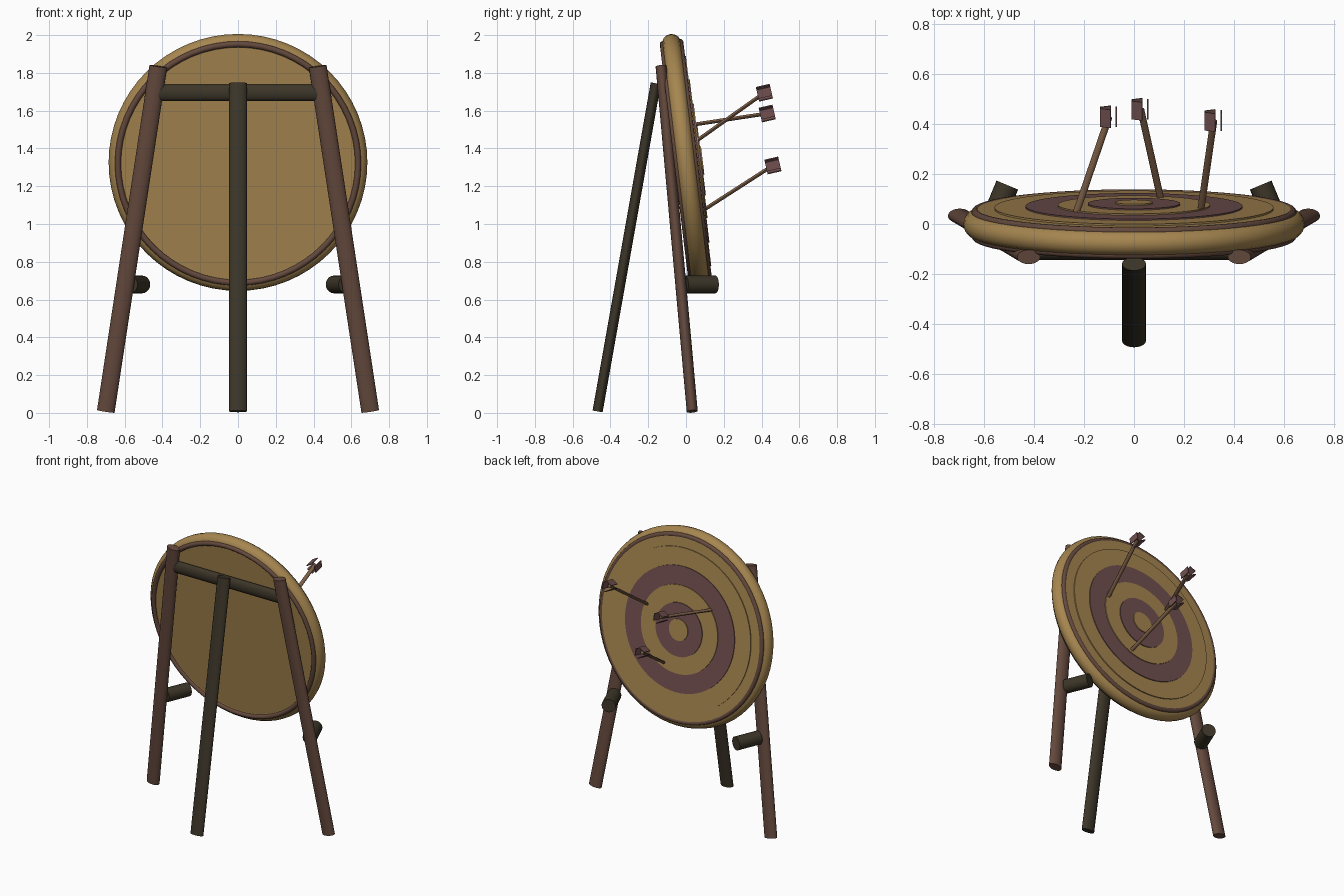
import bpy, math
from mathutils import Vector, Matrix

if "Cube" in bpy.data.objects:
    bpy.data.objects.remove(bpy.data.objects["Cube"])


def mat(name, r, g, b):
    lin = [(c / 255 / 12.92) if c / 255 <= 0.04045 else ((c / 255 + 0.055) / 1.055) ** 2.4 for c in (r, g, b)]
    m = bpy.data.materials.new(name)
    m.diffuse_color = (*lin, 1)
    m.use_nodes = True
    m.node_tree.nodes["Principled BSDF"].inputs["Base Color"].default_value = m.diffuse_color
    return m


STRAW = mat("straw", 166, 134, 80)
RED = mat("faded_red", 114, 80, 80)
WOOD = mat("brown_wood", 100, 73, 61)
DARK = mat("dark_wood", 60, 53, 40)
SHAFT = mat("shaft_wood", 124, 94, 70)


def finish(name, material, matrix, smooth=True):
    o = bpy.context.object
    o.name = name
    o.data.materials.append(material)
    o.data.transform(matrix)
    if smooth:
        bpy.ops.object.shade_smooth_by_angle(angle=math.radians(40))
    return o


def pole(name, a, b, rx, ry, material, verts=20):
    """Oval rod from a to b."""
    a, b = Vector(a), Vector(b)
    z = (b - a).normalized()
    ref = Vector((0, 0, 1)) if abs(z.x) > 0.9 else Vector((1, 0, 0))
    x = (ref - z * ref.dot(z)).normalized()
    y = z.cross(x)
    rot = Matrix((x, y, z)).transposed().to_4x4()
    bpy.ops.mesh.primitive_cylinder_add(vertices=verts, radius=1, depth=1)
    m = Matrix.Translation((a + b) / 2) @ rot @ Matrix.Diagonal((rx, ry, (b - a).length, 1))
    return finish(name, material, m)


# Target frame: local z is the face normal (towards +y, tilted up)
TILT = math.radians(6.9)
FRAME = Matrix.Translation((0, 0, 1.326)) @ Matrix.Rotation(-math.pi / 2 + TILT, 4, 'X')


def disc(name, r, z0, z1, material):
    bpy.ops.mesh.primitive_cylinder_add(vertices=64, radius=r, depth=z1 - z0)
    finish(name, material, FRAME @ Matrix.Translation((0, 0, (z0 + z1) / 2)))


def ring(name, R, r, z, material):
    bpy.ops.mesh.primitive_torus_add(major_radius=R, minor_radius=r, major_segments=64, minor_segments=14)
    finish(name, material, FRAME @ Matrix.Translation((0, 0, z)))


# Target body, rim and binding rings
disc("target_body", 0.63, -0.045, 0.06, STRAW)
ring("target_rim", 0.635, 0.05, 0, STRAW)
ring("front_binding", 0.636, 0.016, 0.047, WOOD)
ring("back_binding", 0.636, 0.016, -0.047, WOOD)

# Stepped scoring rings
for i, (r, m) in enumerate([(0.56, STRAW), (0.435, RED), (0.305, STRAW), (0.185, RED), (0.075, STRAW)]):
    disc(f"score_ring_{i + 1}", r, 0.05, 0.067 + 0.0055 * i, m)

# Stand: two side legs, pegs, crossbar, rear leg
for s, side in ((-1, "left"), (1, "right")):
    pole(side + "_leg", (s * 0.70, 0.033, 0.008), (s * 0.422, -0.132, 1.835), 0.047, 0.029, WOOD)
    pole(side + "_peg", (s * 0.575, -0.005, 0.68), (s * 0.508, 0.156, 0.68), 0.047, 0.047, DARK)
pole("crossbar", (-0.42, -0.118, 1.695), (0.42, -0.118, 1.695), 0.043, 0.026, DARK)
pole("rear_leg", (0, -0.468, 0.008), (0, -0.16, 1.745), 0.048, 0.027, DARK)

# Arrows: shaft plus three flat vanes around the tail
ARROWS = [((-0.225, 0.065, 1.53), (-0.10, 0.43, 1.585)),
          ((0.105, 0.11, 1.085), (0.027, 0.46, 1.31)),
          ((0.27, 0.07, 1.45), (0.32, 0.415, 1.695))]
for i, (tip, tail) in enumerate(ARROWS):
    tip, tail = Vector(tip), Vector(tail)
    pole(f"arrow_shaft_{i + 1}", tip - (tail - tip) * 0.05, tail, 0.014, 0.010, SHAFT, 12)
    for k in range(3):
        bpy.ops.mesh.primitive_cube_add(size=1)
        m = (Matrix.Translation(tail) @ Matrix.Rotation(math.radians(13), 4, 'X')
             @ Matrix.Rotation(k * math.tau / 3, 4, 'Y')
             @ Matrix.Translation((0.029, 0, 0)) @ Matrix.Diagonal((0.006, 0.075, 0.048, 1)))
        finish(f"arrow_vane_{i + 1}_{k + 1}", RED, m, False)
